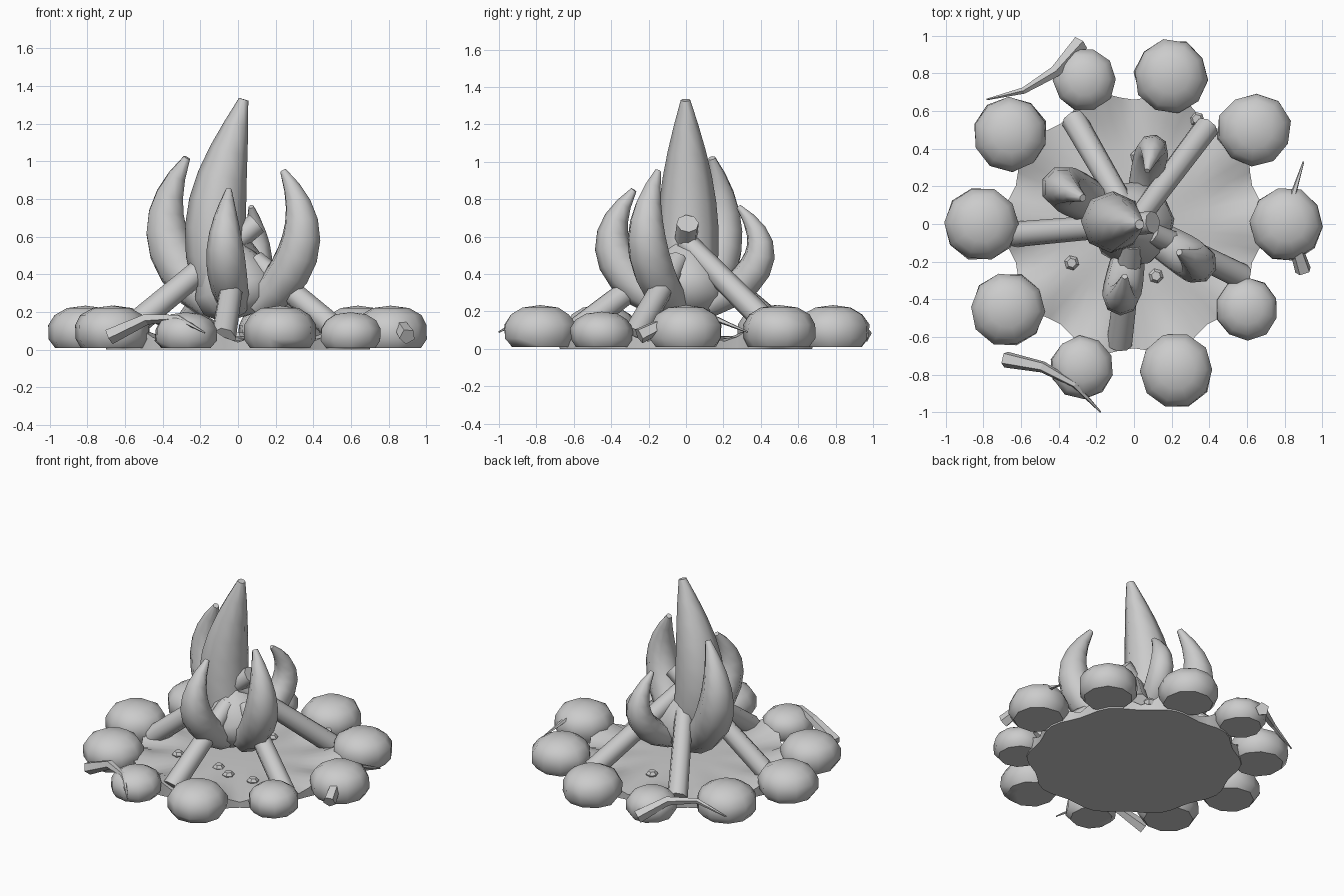
import bpy, bmesh, math, random
from mathutils import Vector

random.seed(4)
cube = bpy.data.objects.get("Cube")
if cube:
    bpy.data.objects.remove(cube)

# One plain grey for everything
colour = (0.6, 0.6, 0.6, 1)
grey = bpy.data.materials.new("plain_grey")
grey.use_nodes = True
grey.diffuse_color = colour
grey.node_tree.nodes["Principled BSDF"].inputs["Base Color"].default_value = colour


def polar(degrees, distance, height=0.0, sideways=0.0):
    """Point at a compass angle around the fire, optionally shifted along the tangent."""
    angle = math.radians(degrees)
    outward = Vector((math.cos(angle), math.sin(angle), 0))
    tangent = Vector((-outward.y, outward.x, 0))
    return outward * distance + tangent * sideways + Vector((0, 0, height))


def finish(name, bm, sharp_angle=50):
    """Turn a bmesh into a smooth-shaded object."""
    bmesh.ops.recalc_face_normals(bm, faces=bm.faces)
    mesh = bpy.data.meshes.new(name)
    bm.to_mesh(mesh)
    bm.free()
    mesh.materials.append(grey)
    obj = bpy.data.objects.new(name, mesh)
    bpy.context.collection.objects.link(obj)
    bpy.ops.object.select_all(action='DESELECT')
    obj.select_set(True)
    bpy.context.view_layer.objects.active = obj
    bpy.ops.object.shade_smooth_by_angle(angle=math.radians(sharp_angle))


def skin_rings(bm, rings):
    """Join neighbouring rings with quads and close both ends."""
    for lower, upper in zip(rings, rings[1:]):
        count = len(lower)
        for i in range(count):
            j = (i + 1) % count
            bm.faces.new((lower[i], lower[j], upper[j], upper[i]))
    bm.faces.new(rings[0])
    bm.faces.new(rings[-1])


def tube(name, points, radii, sides=8, sharp_angle=50):
    """Loft rings of the given radii along a path."""
    bm = bmesh.new()
    rings, side, previous = [], None, None
    last = len(points) - 1
    for i, (point, radius) in enumerate(zip(points, radii)):
        along = (points[min(i + 1, last)] - points[max(i - 1, 0)]).normalized()
        if side is None:
            side = along.orthogonal().normalized()
        else:
            side = previous.rotation_difference(along) @ side
        previous, up = along, side.cross(along)
        ring = []
        for k in range(sides):
            angle = math.tau * k / sides
            ring.append(bm.verts.new(point + radius * (side * math.cos(angle) + up * math.sin(angle))))
        rings.append(ring)
    skin_rings(bm, rings)
    finish(name, bm, sharp_angle)


# Ring of squashed, flat-bottomed stones, three of them smaller
stone_angles = (0, 38, 76, 109, 144, 180, 214, 250, 286, 323)
small_stones = (109, 250, 323)
for degrees in stone_angles:
    size = 0.17 if degrees in small_stones else 0.2
    centre = polar(degrees, 0.75 if degrees == stone_angles[-1] else 0.81)
    middle, height = size / 2, size * 1.17
    bm = bmesh.new()
    bmesh.ops.create_uvsphere(bm, u_segments=10, v_segments=7, radius=1)
    turn = random.random()
    for vert in bm.verts:
        angle = math.atan2(vert.co.y, vert.co.x) + turn
        spread = size * vert.co.xy.length ** 0.85 * random.uniform(0.97, 1.03)
        rise = vert.co.z * (height - middle if vert.co.z > 0 else size)
        vert.co = centre + Vector((spread * math.cos(angle), spread * math.sin(angle), max(middle + rise, 0.01)))
    finish(f"stone_at_{degrees}_degrees", bm)

# Earth bed: each ring has radius, height, and the pull and lift towards the stones
bm = bmesh.new()
rings = []
for radius, height, pull, lift in ((0.2, 0.07, 0, 0), (0.4, 0.06, 0, 0), (0.56, 0.05, 0, 0.03),
                                   (0.66, 0.04, 0.06, 0.1), (0.66, 0, 0.04, 0)):
    ring = []
    for degrees in range(0, 360, 6):
        near_stone = 0.5 + 0.5 * math.cos(math.radians(degrees) * len(stone_angles))
        ring.append(bm.verts.new(polar(degrees, radius + pull * near_stone, height + lift * near_stone)))
    rings.append(ring)
skin_rings(bm, rings)
finish("earth_bed", bm)

# Logs leaning together; a positive overshoot carries the end past the middle
for degrees, overshoot in ((53, 0), (120, -0.1), (185, 0.1), (263, -0.1), (334, -0.1)):
    foot = polar(degrees, 0.64, 0.06)
    top = polar(degrees, -overshoot, 0.57 + overshoot)
    tube(f"log_at_{degrees}_degrees", [foot, top], [0.068, 0.06])


def flame(name, degrees, bulge, top, thickness, sweep=0.65):
    """A tongue that swings outward, then curls back in as it thins to a tip."""
    base, steps = 0.24, 8
    points, radii = [], []
    for i in range(steps + 1):
        t = i / steps
        reach = bulge * math.sin(math.pi * (0.1 + sweep * t ** 0.85))
        points.append(polar(degrees, reach, base + (top - base) * t))
        radii.append(thickness * math.sin(math.pi * (0.3 + 0.65 * t)))
    tube(name, points, radii)


# Tall middle tongue with four smaller ones around it
flame("middle_flame", 175, 0.12, 1.33, 0.165, sweep=0.98)
flame("right_flame", 153, 0.43, 1.02, 0.125)
flame("left_flame", 328, 0.4, 0.95, 0.115)
flame("front_flame", 260, 0.4, 0.85, 0.105)
flame("back_flame", 76, 0.41, 0.76, 0.09)

# Rounded core that joins the roots of the flames
core_heights = (0.18, 0.25, 0.34, 0.45, 0.55)
core_radii = (0.12, 0.21, 0.23, 0.17, 0.1)
tube("flame_core", [Vector((0.1 - height / 3, 0, height)) for height in core_heights], core_radii, sides=10)

# Bent twigs arching over the stones, tapering to a point
for degrees, distance in ((0, 0.9), (121, 0.97), (241, 0.96)):
    points, radii = [], []
    for i in range(4):
        t = i / 3
        arch = math.sin(math.pi * t)
        points.append(polar(degrees, distance - arch * 0.07, 0.07 + arch * 0.1 + t * 0.02, t * 0.58 - 0.25))
        radii.append(0.045 * (1 - 0.9 * t))
    tube(f"twig_at_{degrees}_degrees", points, radii, sides=5, sharp_angle=20)

# Pebbles on the earth bed
for degrees, distance in ((212, 0.39), (293, 0.3), (270, 0.22), (319, 0.4), (87, 0.36), (59, 0.65)):
    layers = [polar(degrees, distance, height) for height in (0.04, 0.07, 0.09)]
    tube(f"pebble_at_{degrees}_degrees", layers, (0.03, 0.04, 0.025), sides=6, sharp_angle=20)
